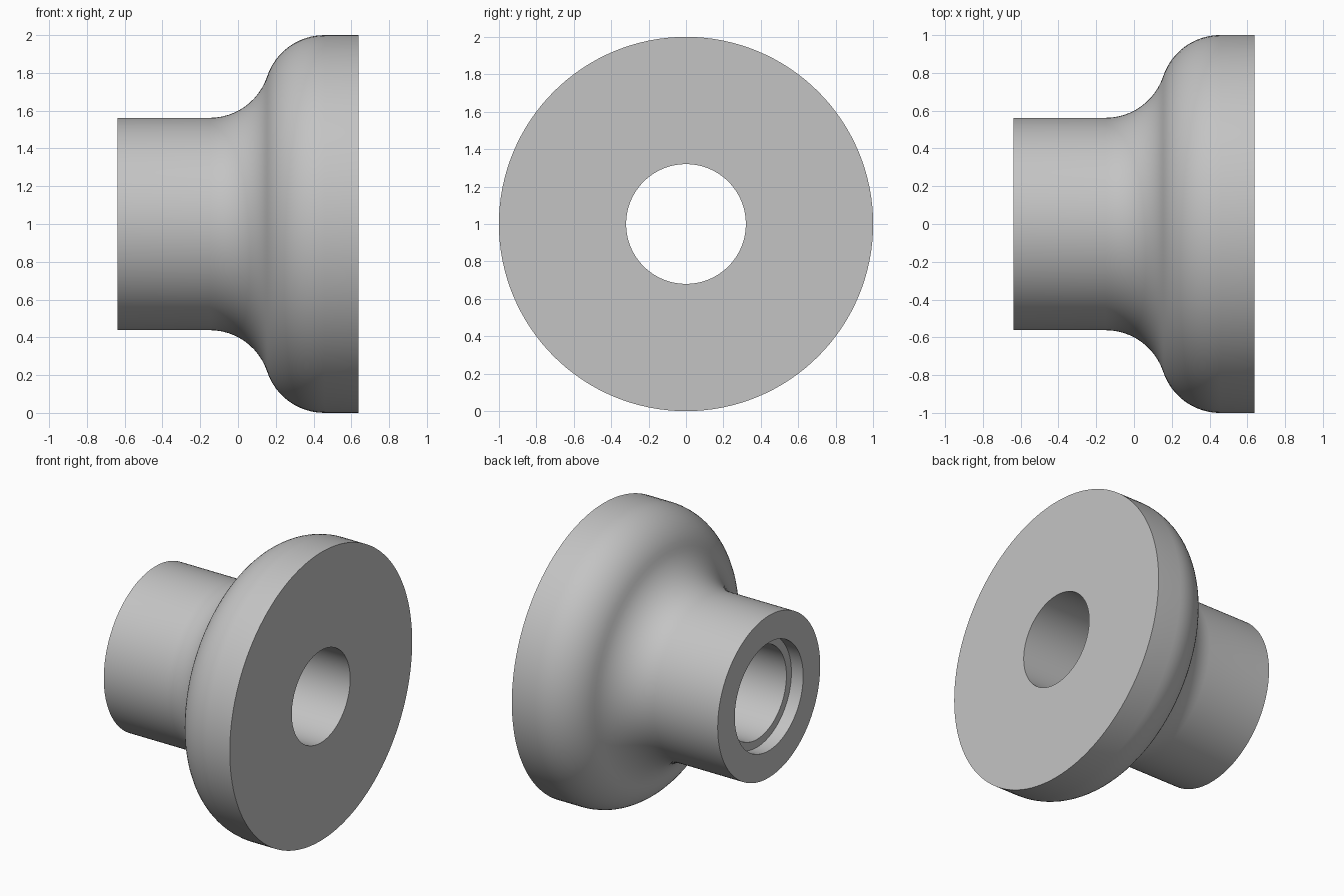
import bpy
import bmesh
from math import acos, cos, sin, pi
from mathutils import Vector

cube = bpy.data.objects.get("Cube")
if cube:
    bpy.data.objects.remove(cube, do_unlink=True)

HALF = 0.637            # half length along the axis
HUB, RIM = 0.562, 1.0   # outer radii
BORE, RECESS = 0.32, 0.375
RECESS_DEPTH = 0.09
BLEND = 0.32            # radius of both blend arcs
INFLECT_X = 0.154
SEGMENTS, ARC_STEPS = 128, 12

# Plain grey metal
grey = bpy.data.materials.new("grey_metal")
grey.use_nodes = True
colour = (0.55, 0.55, 0.55, 1)
grey.diffuse_color = colour
grey.node_tree.nodes["Principled BSDF"].inputs["Base Color"].default_value = colour

# S-shaped blend: a concave arc off the hub meets a convex arc onto the rim
sweep = acos(1 - (RIM - HUB) / 2 / BLEND)
reach = BLEND * sin(sweep)
angles = [sweep * i / ARC_STEPS for i in range(ARC_STEPS + 1)]
concave = [(INFLECT_X - reach + BLEND * sin(a), HUB + BLEND * (1 - cos(a)))
           for a in angles]
convex = [(INFLECT_X + reach - BLEND * sin(a), RIM - BLEND * (1 - cos(a)))
          for a in reversed(angles[:-1])]

# Closed half section (axial position, radius)
shoulder = -HALF + RECESS_DEPTH
section = [(-HALF, RECESS), (-HALF, HUB)] + concave + convex + [
    (HALF, RIM), (HALF, BORE), (shoulder, BORE), (shoulder, RECESS)]

# Revolve the section about the horizontal axis
bm = bmesh.new()
verts = [bm.verts.new((x, 0, r)) for x, r in section]
edges = [bm.edges.new((verts[i - 1], verts[i])) for i in range(len(verts))]
bmesh.ops.spin(bm, geom=verts + edges, cent=Vector(), axis=(1, 0, 0),
               angle=2 * pi, steps=SEGMENTS, use_merge=False)
bmesh.ops.remove_doubles(bm, verts=bm.verts[:], dist=0.0005)
bmesh.ops.recalc_face_normals(bm, faces=bm.faces[:])
bmesh.ops.translate(bm, verts=bm.verts[:], vec=(0, 0, RIM))
mesh = bpy.data.meshes.new("flanged_bushing")
bm.to_mesh(mesh)
bm.free()
mesh.materials.append(grey)

bushing = bpy.data.objects.new("flanged_bushing", mesh)
bpy.context.collection.objects.link(bushing)
bpy.ops.object.select_all(action="DESELECT")
bushing.select_set(True)
bpy.context.view_layer.objects.active = bushing
bpy.ops.object.shade_smooth_by_angle(angle=pi / 6)
